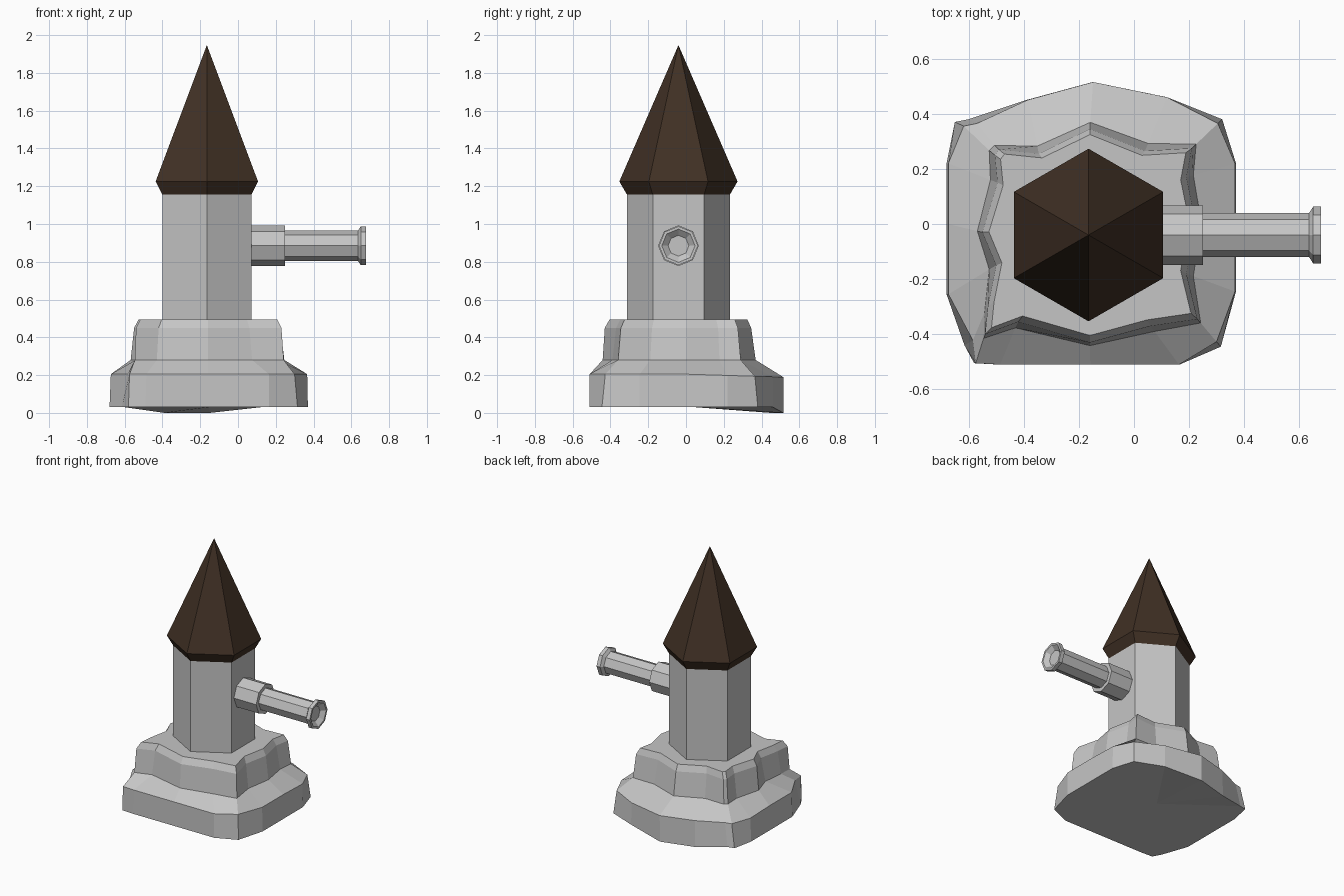
import bpy, bmesh, math
from mathutils import Vector

cube = bpy.data.objects.get("Cube")
if cube:
    bpy.data.objects.remove(cube, do_unlink=True)


def make_material(name, colour):
    mat = bpy.data.materials.new(name)
    mat.use_nodes = True
    mat.diffuse_color = (*colour, 1)
    mat.node_tree.nodes["Principled BSDF"].inputs["Base Color"].default_value = (*colour, 1)
    return mat


stone = make_material("grey stone", (0.56, 0.56, 0.56))
wood = make_material("dark brown roof", (0.052, 0.03, 0.018))


def loft(name, rings, mat):
    """Skin a stack of equal-length point rings and close both ends."""
    bm = bmesh.new()
    rows = [[bm.verts.new(p) for p in ring] for ring in rings]
    count = len(rows[0])
    for low, high in zip(rows, rows[1:]):
        for i in range(count):
            j = (i + 1) % count
            bm.faces.new((low[i], low[j], high[j], high[i]))
    bm.faces.new(rows[0][::-1])
    bm.faces.new(rows[-1])
    bmesh.ops.remove_doubles(bm, verts=bm.verts, dist=0.0005)
    bmesh.ops.recalc_face_normals(bm, faces=bm.faces)
    mesh = bpy.data.meshes.new(name)
    bm.to_mesh(mesh)
    bm.free()
    mesh.materials.append(mat)
    obj = bpy.data.objects.new(name, mesh)
    bpy.context.collection.objects.link(obj)
    return obj


def circle(sides, radius, turn=0.0):
    for i in range(sides):
        a = math.tau * i / sides + turn
        yield radius * math.cos(a), radius * math.sin(a)


CENTRE_X, CENTRE_Y, BARREL_Z = -0.165, -0.04, 0.885


def upright(name, profile, mat):
    """Six-sided turned part about the tower axis; profile is (radius, z)."""
    rings = [[Vector((CENTRE_X + x, CENTRE_Y + y, z))
              for x, y in circle(6, r, math.pi / 6)] for r, z in profile]
    return loft(name, rings, mat)


def sideways(name, profile, mat):
    """Eight-sided turned part along x; profile is (radius, x)."""
    rings = [[Vector((x, CENTRE_Y + u, BARREL_Z + v))
              for u, v in circle(8, r)] for r, x in profile]
    return loft(name, rings, mat)


# Tower and roof
upright("tower", [(0.272, 0.46), (0.272, 1.16)], stone)
upright("roof", [(0.272, 1.155), (0.313, 1.225), (0, 1.947)], wood)

# Gun barrel with sleeve and flared, dished muzzle
sideways("barrel_sleeve", [(0.108, 0.05), (0.108, 0.25)], stone)
sideways("barrel", [(0.08, 0.24), (0.08, 0.635), (0.103, 0.65), (0.103, 0.678),
                    (0.088, 0.678), (0.055, 0.65)], stone)

# Rock outline: lower tier x, y and upper tier x, y at matching corners
outline = [
    (.37, .22, .19, .17), (.32, .38, .21, .275), (.12, .46, .04, .265),
    (-.15, .515, -.16, .345), (-.39, .45, -.345, .255), (-.6, .38, -.49, .27),
    (-.65, .37, -.505, .25), (-.68, .22, -.495, .15), (-.68, 0, -.55, -.03),
    (-.68, -.255, -.5, -.15), (-.615, -.44, -.53, -.3), (-.58, -.505, -.54, -.4),
    (-.49, -.51, -.42, -.355), (-.16, -.51, -.16, -.43), (.165, -.51, .06, -.37),
    (.315, -.445, .23, -.345), (.37, -.245, .19, -.18), (.37, 0, .225, 0),
]
middle = Vector((-0.155, 0, 0))
outer = [Vector((a, b, 0)) for a, b, c, d in outline]
inner = [Vector((c, d, 0)) for a, b, c, d in outline]


def at_height(points, z):
    return [Vector((p.x, p.y, z)) for p in points]


# Bottom edge dips at the back, lower tier leans in slightly at the corners
bottom = [Vector((p.x, p.y, 0 if p.y > 0.44 and p.x < 0 else 0.03)) for p in outer]
ledge = [Vector((p.x * 0.99, p.y, 0.205 - 0.03 * max(p.y, 0))) for p in outer]
for p in ledge:
    if abs(p.y) < 0.5 and abs(p.x + 0.155) > 0.4 and abs(p.y) > 0.3:
        p.x, p.y = p.x * 0.96, p.y * 0.96
foot = at_height([i.lerp(o, 0.14) for i, o in zip(inner, outer)], 0.28)
shoulder = at_height(inner, 0.45)
crown = at_height([p.lerp(middle, 0.06) for p in inner], 0.495)
base_centre = [Vector((middle.x, 0.05, 0.03))] * len(outer)

rock = [[p.lerp(base_centre[0], 0.999) for p in bottom], bottom, ledge, foot, shoulder, crown]
loft("rock_base", rock, stone)
